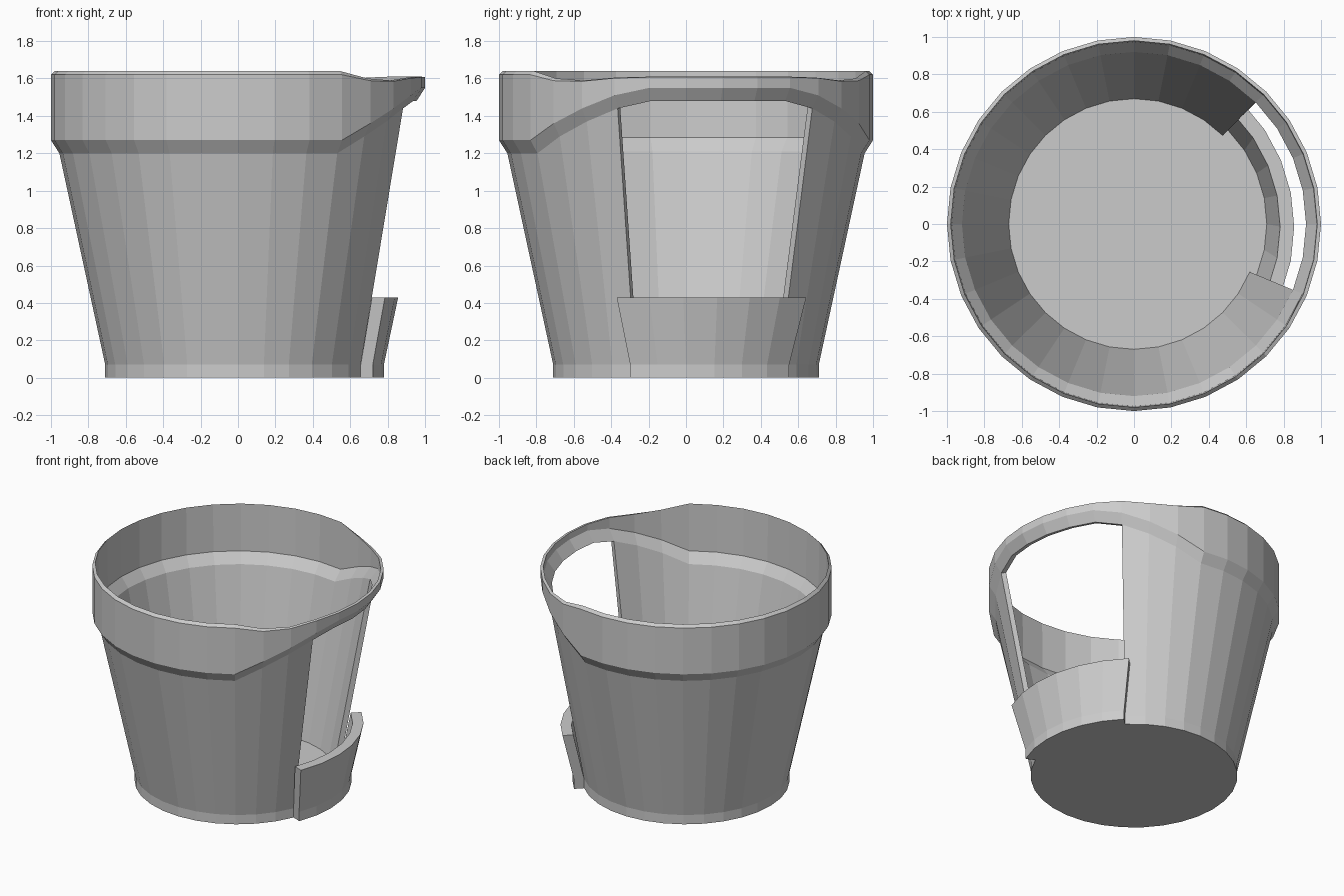
import bpy, bmesh, math

cube = bpy.data.objects.get("Cube")
if cube:
    bpy.data.objects.remove(cube, do_unlink=True)

SIDES = 32
STEP = 2 * math.pi / SIDES
FIRST, LAST = -2, 4          # opening spans these columns
MIDDLE = 1                   # column at the middle of the opening

grey = bpy.data.materials.new("grey_clay")
grey.use_nodes = True
colour = (0.6, 0.6, 0.6, 1)
grey.diffuse_color = colour
grey.node_tree.nodes["Principled BSDF"].inputs["Base Color"].default_value = colour


def finish(bm, name):
    bmesh.ops.recalc_face_normals(bm, faces=bm.faces)
    mesh = bpy.data.meshes.new(name)
    bm.to_mesh(mesh)
    bm.free()
    mesh.materials.append(grey)
    obj = bpy.data.objects.new(name, mesh)
    bpy.context.collection.objects.link(obj)
    return obj


def column(bm, profile, index, shift=0):
    """Place a (radius, height[, setback]) profile at one angle."""
    a, m = index * STEP, MIDDLE * STEP
    verts = []
    for r, z, *back in profile:
        b = back[0] if back else 0
        verts.append(bm.verts.new((r * math.cos(a) - b * math.cos(m),
                                   r * math.sin(a) - b * math.sin(m), z)))
    return verts


# Pot: the rim arches up and its top dips around the opening
RISE = [0.28, 0.28, 0.28, 0.24, 0.17, 0.09]
DIP = [0.03, 0.03, 0.03, 0.035, 0.05, 0.04]
CHAMFER = [0.003, 0.003, 0.003, 0.003, 0.005, 0.012]


def pot_profile(index):
    k = abs((index - MIDDLE + SIDES // 2) % SIDES - SIDES // 2)
    near = k < len(RISE)
    low = 1.2 + (RISE[k] if near else 0)
    top = 1.64 - (DIP[k] if near else 0)
    bevel = CHAMFER[k] if near else 0.02
    return [(0.71, 0), (0.71, 0.07), (0.955, low), (1, low + 0.07),
            (1, top - bevel), (0.98, top), (0.975, min(low + 0.085, top - 0.03)),
            (0.92, low + 0.01), (0.67, 0.07)]


bm = bmesh.new()
cols = {i: column(bm, pot_profile(i), i) for i in range(FIRST, FIRST + SIDES)}
for i in range(FIRST, FIRST + SIDES):
    a, b = cols[i], cols.get(i + 1, cols[FIRST])
    if i < LAST:
        pairs = [(0, 1), (1, 8), (2, 3), (3, 4), (4, 5), (5, 6), (6, 7), (7, 2)]
    else:
        pairs = [(j, j + 1) for j in range(8)]
    for p, q in pairs:
        bm.faces.new((a[p], b[p], b[q], a[q]))
for i in (FIRST, LAST):      # cut ends of the wall
    bm.faces.new([cols[i][j] for j in (1, 2, 7, 8)])
for j in (0, 8):             # underside and floor
    bm.faces.new([c[j] for c in cols.values()])
finish(bm, "pot")

# Flared plate in front of the opening
plate = [(0.71, 0), (0.78, 0), (0.78, 0.07), (0.93, 0.43, 0.075),
         (0.855, 0.43, 0.075), (0.71, 0.07)]
bm = bmesh.new()
arc = [column(bm, plate, i) for i in range(FIRST, LAST + 1)]
for a, b in zip(arc, arc[1:]):
    for j in range(len(plate)):
        n = (j + 1) % len(plate)
        bm.faces.new((a[j], b[j], b[n], a[n]))
bm.faces.new(arc[0])
bm.faces.new(arc[-1])
finish(bm, "front_lip_plate")
